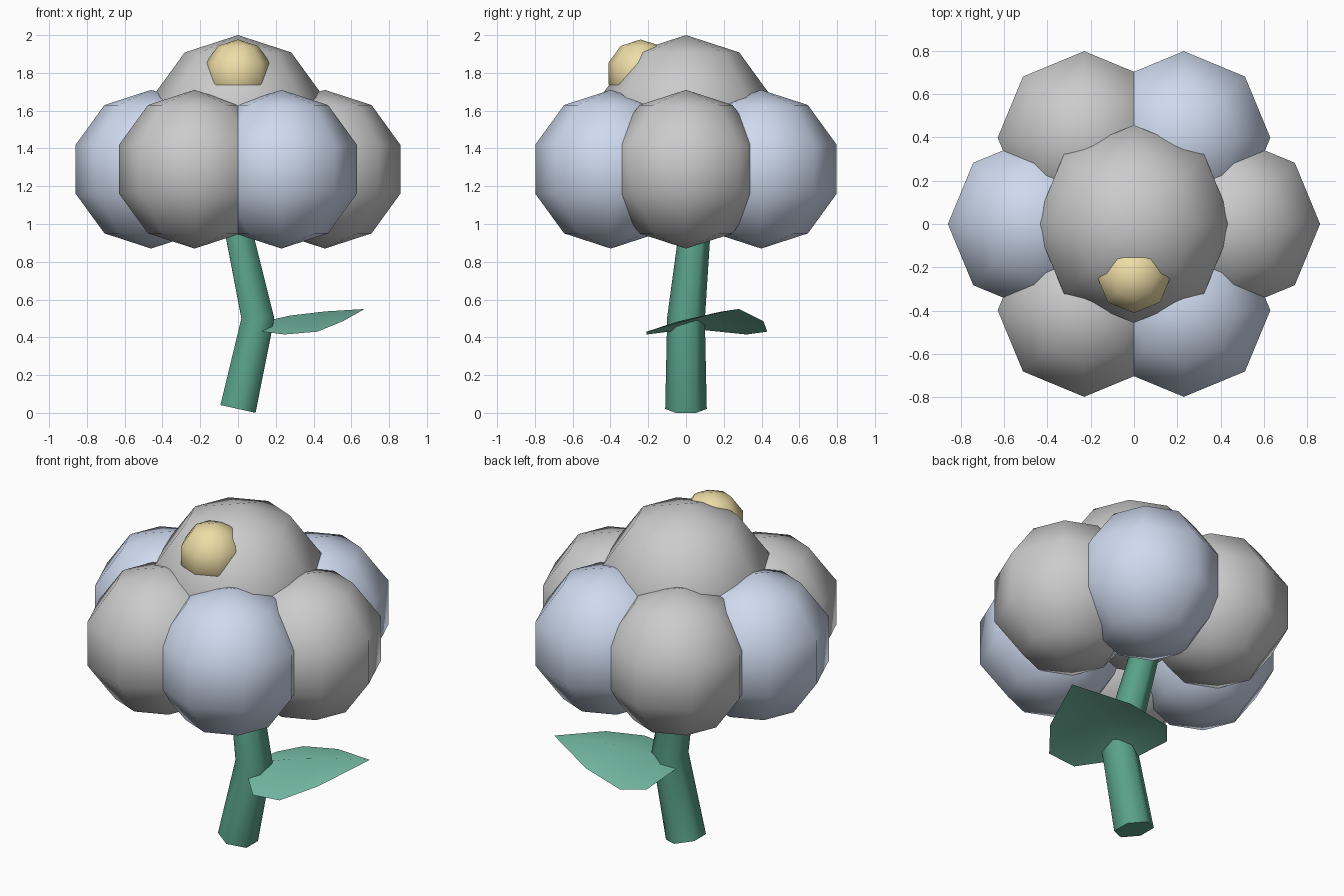
import bpy, bmesh, math
from mathutils import Vector, Matrix

if "Cube" in bpy.data.objects:
    bpy.data.objects.remove(bpy.data.objects["Cube"])


def material(name, rgb):
    m = bpy.data.materials.new(name)
    m.diffuse_color = (*rgb, 1)
    m.use_nodes = True
    m.node_tree.nodes["Principled BSDF"].inputs["Base Color"].default_value = m.diffuse_color
    return m


BLUE = material("pale_blue", (0.62, 0.70, 0.86))
YELLOW = material("soft_yellow", (0.85, 0.72, 0.38))
STEM = material("stem_green", (0.10, 0.36, 0.25))
LEAF = material("leaf_green", (0.19, 0.53, 0.40))


def ball(name, loc, r, mat=None):
    bpy.ops.mesh.primitive_uv_sphere_add(segments=8, ring_count=5, radius=r, location=loc)
    ob = bpy.context.object
    ob.name = name
    if mat:
        ob.data.materials.append(mat)
    bpy.ops.object.shade_smooth()
    return ob


def from_bmesh(name, bm, mat, angle):
    me = bpy.data.meshes.new(name)
    bm.to_mesh(me)
    bm.free()
    ob = bpy.data.objects.new(name, me)
    bpy.context.collection.objects.link(ob)
    me.materials.append(mat)
    bpy.ops.object.select_all(action='DESELECT')
    ob.select_set(True)
    bpy.context.view_layer.objects.active = ob
    bpy.ops.object.shade_smooth_by_angle(angle=math.radians(angle))
    return ob


# Ring of six petals, alternating plain and blue
for i in range(6):
    a = math.radians(60 * i)
    ball(f"petal_{i + 1}", (0.46 * math.cos(a), 0.46 * math.sin(a), 1.29), 0.42,
         BLUE if i % 2 else None)

# Dome on top and its yellow button
ball("top_dome", (0, 0, 1.52), 0.48)
ball("yellow_button", (0, -0.24, 1.797), 0.18, YELLOW)

# Bent six-sided stem
path = [Vector(p) for p in ((0, 0, 0.021), (0.105, 0, 0.5), (-0.05, 0.07, 1.2))]
radii = (0.11, 0.10, 0.075)
d1, d2 = (path[1] - path[0]).normalized(), (path[2] - path[1]).normalized()
bm = bmesh.new()
rings = []
for p, r, n in zip(path, radii, (d1, (d1 + d2).normalized(), d2)):
    rot = Vector((0, 0, 1)).rotation_difference(n).to_matrix()
    ring = []
    for k in range(6):
        a = math.radians(90 + 60 * k)
        ring.append(bm.verts.new(p + rot @ Vector((r * math.cos(a), r * math.sin(a), 0))))
    rings.append(ring)
for lo, hi in zip(rings, rings[1:]):
    for k in range(6):
        j = (k + 1) % 6
        bm.faces.new((lo[k], lo[j], hi[j], hi[k]))
bm.faces.new(rings[0][::-1])
bm.faces.new(rings[-1])
from_bmesh("stem", bm, STEM, 70)

# Leaf: thin sheet folded along its midrib (right edge, midrib, left edge)
sections = [
    ((0.245, -0.21, 0.415), (0.14, 0.055, 0.485), (0.035, 0.32, 0.415)),
    ((0.42, -0.21, 0.43), (0.275, 0.11, 0.515), (0.13, 0.43, 0.43)),
    ((0.555, -0.04, 0.485), (0.46, 0.19, 0.537), (0.37, 0.41, 0.485)),
]
bm = bmesh.new()
root = bm.verts.new((0.02, 0.03, 0.445))
tip = bm.verts.new((0.67, 0.28, 0.55))
rows = [[bm.verts.new(p) for p in s] for s in sections]
for s in (0, 1):
    bm.faces.new((root, rows[0][s], rows[0][s + 1]))
    for a, b in zip(rows, rows[1:]):
        bm.faces.new((a[s], b[s], b[s + 1], a[s + 1]))
    bm.faces.new((rows[-1][s], tip, rows[-1][s + 1]))
bmesh.ops.recalc_face_normals(bm, faces=bm.faces)
bm.normal_update()
if sum(f.normal.z for f in bm.faces) < 0:
    bmesh.ops.reverse_faces(bm, faces=bm.faces)
from_bmesh("leaf", bm, LEAF, 60)
